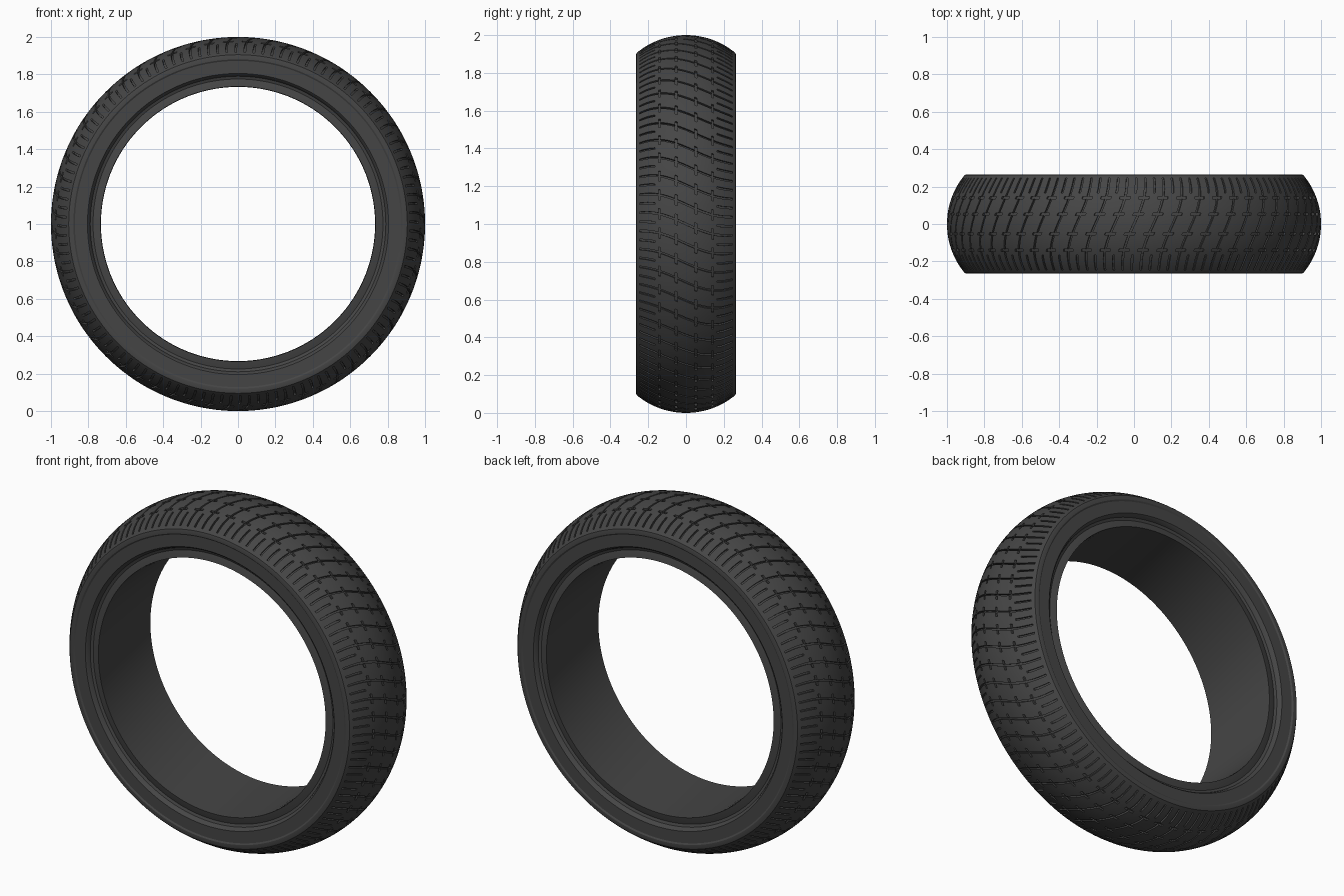
import bpy, bmesh, math

if "Cube" in bpy.data.objects:
    bpy.data.objects.remove(bpy.data.objects["Cube"])

PITCHES = 60             # long grooves around the tyre
DEPTH = 0.012            # groove depth
R_CROWN = 0.41           # crown radius across the tread
STEP = 2 * math.pi / PITCHES
HW = 0.05                # groove half width, in pitches
DASH = 0.27              # half length of the crossing slots, in pitches


def crown(y):
    return 1.0 - (R_CROWN - math.sqrt(R_CROWN ** 2 - y * y))


def sweep(y):
    # S-shaped drift of the cross grooves over the width
    return -0.065 * math.sin(max(-1, min(1, y / 0.22)) * math.pi / 2)


# Tread rows, with edges at the slot sides and groove ends
half = [0.02, 0.046, 0.058, 0.075, 0.095, 0.115, 0.134, 0.146,
        0.165, 0.185, 0.205, 0.225, 0.246, 0.252]
rows = [-y for y in reversed(half)] + [0.0] + half
profile = [(y, crown(y)) for y in rows]
n_tread = len(profile)

# Shoulder, sidewall, bead step and inner barrel
side = [(0.262, 0.905), (0.265, 0.893), (0.265, 0.880), (0.260, 0.872),
        (0.260, 0.805), (0.252, 0.797), (0.236, 0.790), (0.230, 0.775),
        (0.236, 0.755), (0.240, 0.735)]
profile += side + [(-y, r) for y, r in reversed(side)]

# Columns in each pitch, following the groove edges
cols = [-DASH, -HW, HW, DASH, 0.5 - HW, 0.5 + HW]

bm = bmesh.new()
grid = []
for p in range(PITCHES):
    for c in cols:
        ring = []
        for y, r in profile:
            a = (p + c) * STEP + sweep(y)
            ring.append(bm.verts.new((r * math.cos(a), y, 1 + r * math.sin(a))))
        grid.append(ring)

cut = []
n = len(profile)
for i in range(len(grid)):
    a, b = grid[i], grid[(i + 1) % len(grid)]
    k = i % len(cols)
    for j in range(n):
        m = (j + 1) % n
        f = bm.faces.new((a[j], a[m], b[m], b[j]))
        if j >= n_tread - 1:
            continue
        mid = abs(profile[j][0] + profile[m][0]) / 2
        slot = 0.046 < mid < 0.058 or 0.134 < mid < 0.146
        long_groove = k == 1 and mid < 0.246
        short_groove = k == 4 and 0.165 < mid < 0.246
        if long_groove or short_groove or (slot and k in (0, 1, 2)):
            cut.append(f)
bmesh.ops.recalc_face_normals(bm, faces=bm.faces)

# Sink the grooves towards the axle
res = bmesh.ops.extrude_face_region(bm, geom=cut)
bmesh.ops.delete(bm, geom=[f for f in cut if f.is_valid], context='FACES')
for v in res['geom']:
    if isinstance(v, bmesh.types.BMVert):
        r = math.hypot(v.co.x, v.co.z - 1)
        s = (r - DEPTH) / r
        v.co.x *= s
        v.co.z = 1 + (v.co.z - 1) * s
loose = [v for v in bm.verts if not v.link_faces]
bmesh.ops.delete(bm, geom=loose, context='VERTS')
bmesh.ops.recalc_face_normals(bm, faces=bm.faces)

mesh = bpy.data.meshes.new("tyre")
bm.to_mesh(mesh)
bm.free()
tyre = bpy.data.objects.new("tyre", mesh)
bpy.context.collection.objects.link(tyre)

# Dark rubber
rubber = bpy.data.materials.new("rubber")
rubber.diffuse_color = (0.06, 0.06, 0.06, 1)
rubber.use_nodes = True
rubber.node_tree.nodes["Principled BSDF"].inputs["Base Color"].default_value = rubber.diffuse_color
mesh.materials.append(rubber)

bpy.context.view_layer.objects.active = tyre
tyre.select_set(True)
bpy.ops.object.shade_smooth_by_angle(angle=math.radians(30))
